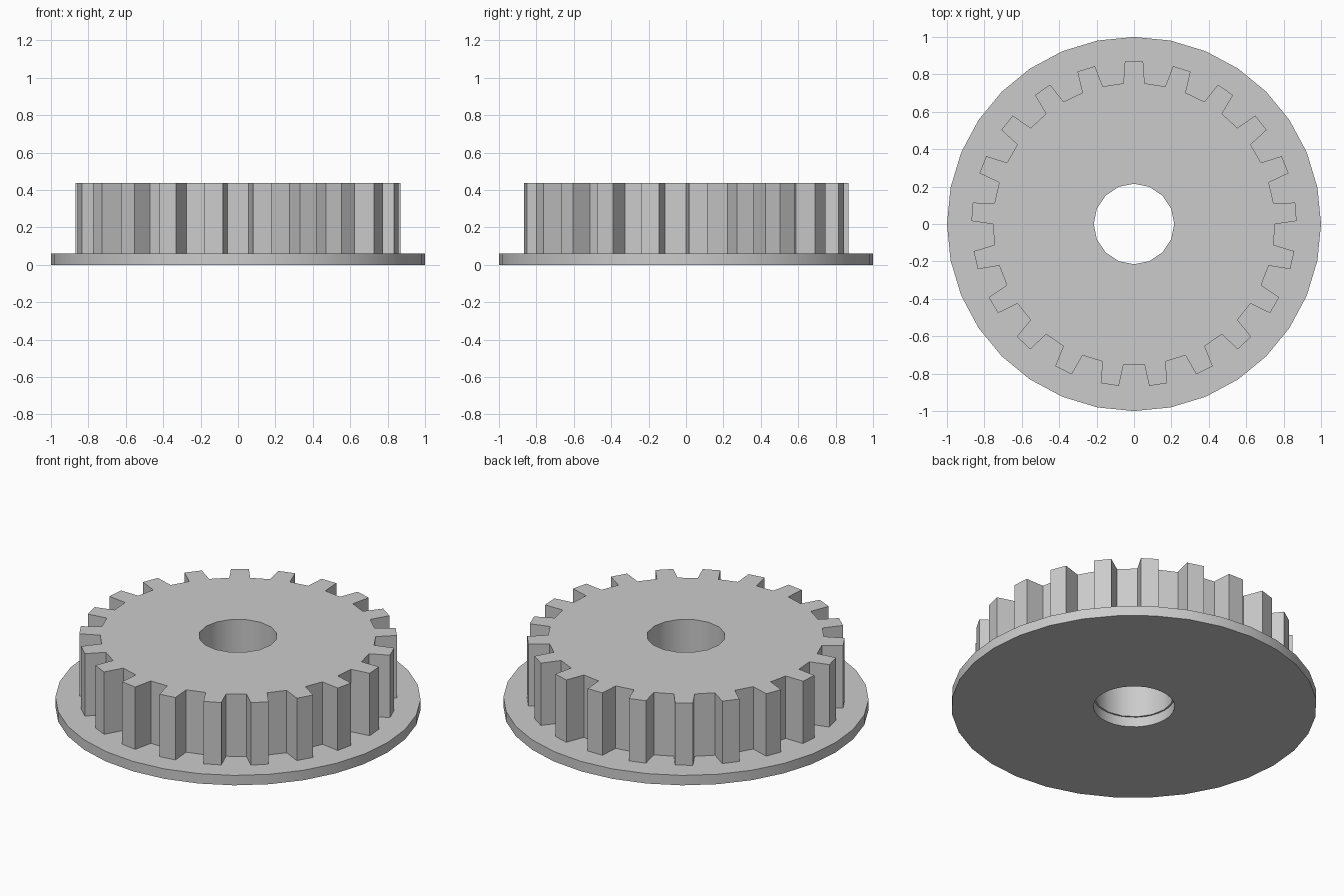
import bpy
import bmesh
from math import sin, cos, pi, radians
from mathutils import Vector

cube = bpy.data.objects.get("Cube")
if cube:
    bpy.data.objects.remove(cube, do_unlink=True)

TEETH = 21

grey = bpy.data.materials.new("light grey")
grey.use_nodes = True
grey.diffuse_color = (0.6, 0.6, 0.6, 1)
grey.node_tree.nodes["Principled BSDF"].inputs["Base Color"].default_value = grey.diffuse_color


def circle(radius, sides):
    """Regular polygon with a corner on each axis."""
    return [(radius * cos(2 * pi * i / sides), radius * sin(2 * pi * i / sides))
            for i in range(sides)]


def tooth_outline(root, tip, root_half, tip_half):
    """Closed outline of tapered teeth, the first one pointing to +y."""
    points = []
    for i in range(TEETH):
        a = pi / 2 + 2 * pi * i / TEETH
        for side, r in ((-root_half, root), (-tip_half, tip),
                        (tip_half, tip), (root_half, root)):
            points.append((r * cos(a) - side * sin(a), r * sin(a) + side * cos(a)))
    return points


def holed_plate(name, outer, inner, bottom, top):
    """Extrude the area between two outlines."""
    bm = bmesh.new()
    edges = []
    for loop in (outer, inner):
        verts = [bm.verts.new((x, y, bottom)) for x, y in loop]
        edges += [bm.edges.new((v, verts[i - 1])) for i, v in enumerate(verts)]
    bmesh.ops.triangle_fill(bm, edges=edges, use_beauty=True, normal=Vector((0, 0, 1)))
    result = bmesh.ops.extrude_face_region(bm, geom=bm.faces[:], use_keep_orig=True)
    raised = [g for g in result["geom"] if isinstance(g, bmesh.types.BMVert)]
    bmesh.ops.translate(bm, verts=raised, vec=(0, 0, top - bottom))
    bmesh.ops.recalc_face_normals(bm, faces=bm.faces[:])
    mesh = bpy.data.meshes.new(name)
    bm.to_mesh(mesh)
    bm.free()
    mesh.materials.append(grey)
    obj = bpy.data.objects.new(name, mesh)
    bpy.context.collection.objects.link(obj)
    bpy.ops.object.select_all(action="DESELECT")
    obj.select_set(True)
    bpy.context.view_layer.objects.active = obj
    bpy.ops.object.shade_smooth_by_angle(angle=radians(30))
    return obj


# Thin round flange under the gear, with a slightly wider hole
holed_plate("flange", circle(1.0, 32), circle(0.222, 32), 0, 0.06)

# Toothed wheel with its shaft bore
holed_plate("toothed_wheel", tooth_outline(0.752, 0.868, 0.057, 0.049),
            circle(0.215, 16), 0.06, 0.437)
